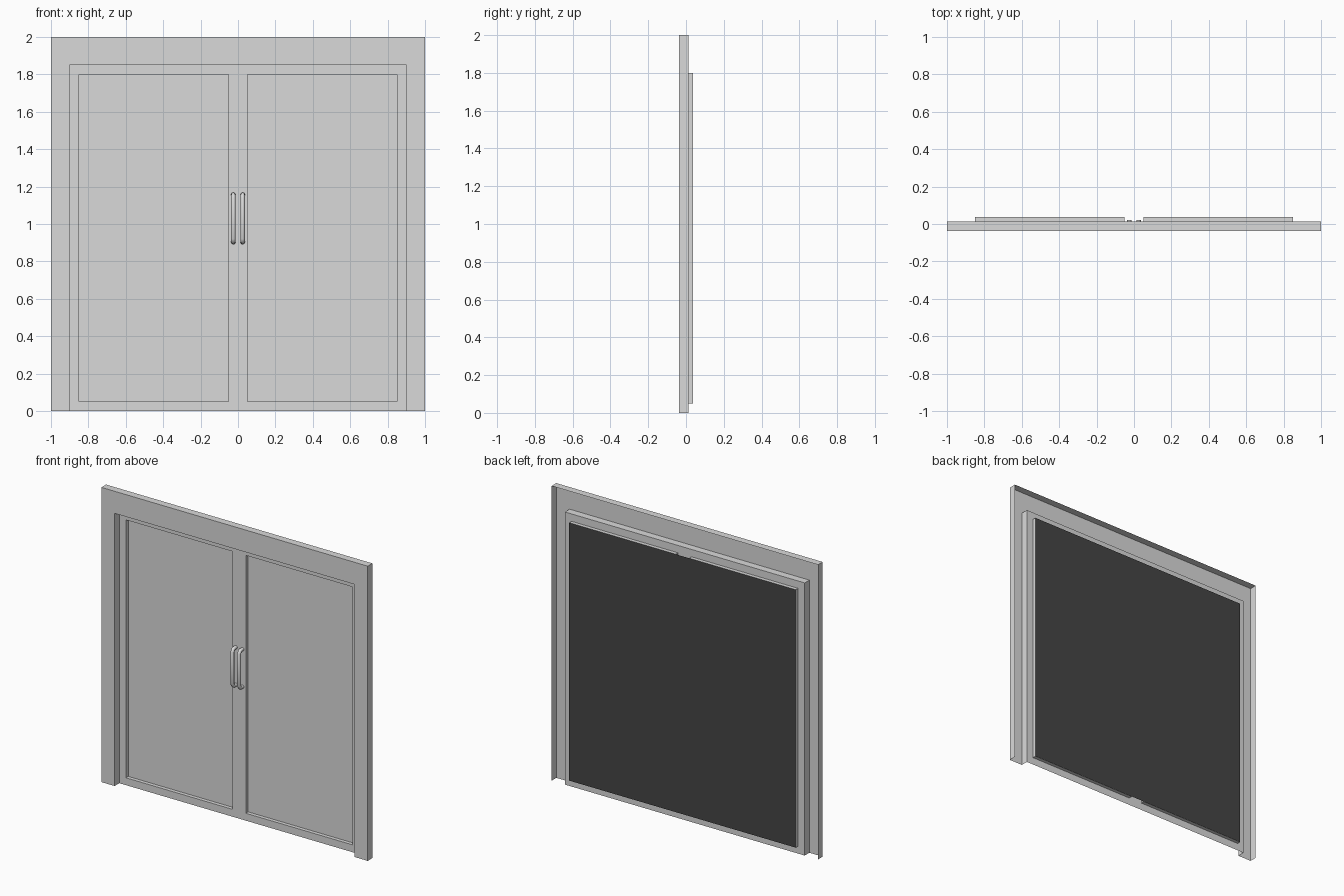
import bpy
import bmesh

old = bpy.data.objects.get("Cube")
if old:
    bpy.data.objects.remove(old, do_unlink=True)


def material(name, value):
    mat = bpy.data.materials.new(name)
    mat.use_nodes = True
    colour = (value, value, value, 1)
    mat.diffuse_color = colour
    mat.node_tree.nodes["Principled BSDF"].inputs["Base Color"].default_value = colour
    return mat


def loft(name, rings, mat, closed=False, cap=False):
    """Join successive (outline, depth) rings into a thin sheet-metal skin."""
    bm = bmesh.new()
    loops = [[bm.verts.new((x, y, z)) for x, z in outline] for outline, y in rings]
    for a, b in zip(loops, loops[1:]):
        n = len(a)
        for i in range(n if closed else n - 1):
            j = (i + 1) % n
            bm.faces.new((a[i], b[i], b[j], a[j]))
    if cap:
        bm.faces.new(loops[-1][::-1])
    mesh = bpy.data.meshes.new(name)
    bm.to_mesh(mesh)
    bm.free()
    mesh.materials.append(mat)
    obj = bpy.data.objects.new(name, mesh)
    bpy.context.collection.objects.link(obj)
    return obj


def arch(w, h):
    return [(-w, 0), (-w, h), (w, h), (w, 0)]


def rect(x0, x1, z0, z1):
    return [(x0, z0), (x0, z1), (x1, z1), (x1, z0)]


grey = material("light grey", 0.7)
black = material("charcoal", 0.06)
FRONT, MID, BACK = -0.0375, 0.0125, 0.0375

# Open-backed casing around the doorway
outer, inner = arch(1, 2), arch(0.9, 1.85)
loft("door_casing", [(outer, MID), (outer, FRONT), (inner, FRONT), (inner, MID)], grey)

# Pair of door leaves, each with a recessed panel
panel = rect(0.05, 0.85, 0.05, 1.8)
leaves = loft("door_leaves", [(rect(0, 0.9, 0, 1.85), MID), (panel, MID), (panel, BACK)],
              grey, closed=True, cap=True)
leaves.modifiers.new("Mirror", 'MIRROR')

# Dark sheet across the back of both panels
loft("back_sheet", [(rect(-0.85, 0.85, 0.05, 1.8)[::-1], BACK + 0.0006)], black, cap=True)

# Pull handles with rounded bends
for side, x in (("right", -0.025), ("left", 0.025)):
    curve = bpy.data.curves.new(side + "_handle", 'CURVE')
    curve.dimensions = '3D'
    curve.bevel_depth = 0.012
    curve.bevel_resolution = 2
    curve.use_fill_caps = True
    half = [(0.022, 0.127), (-0.005, 0.127), (-0.017, 0.122), (-0.024, 0.108)]
    path = half + [(y, -z) for y, z in reversed(half)]
    spline = curve.splines.new('POLY')
    spline.points.add(len(path) - 1)
    for point, (y, z) in zip(spline.points, path):
        point.co = (x, y, 1.03 + z, 1)
    spline.use_smooth = True
    curve.materials.append(grey)
    bpy.context.collection.objects.link(bpy.data.objects.new(side + "_handle", curve))
